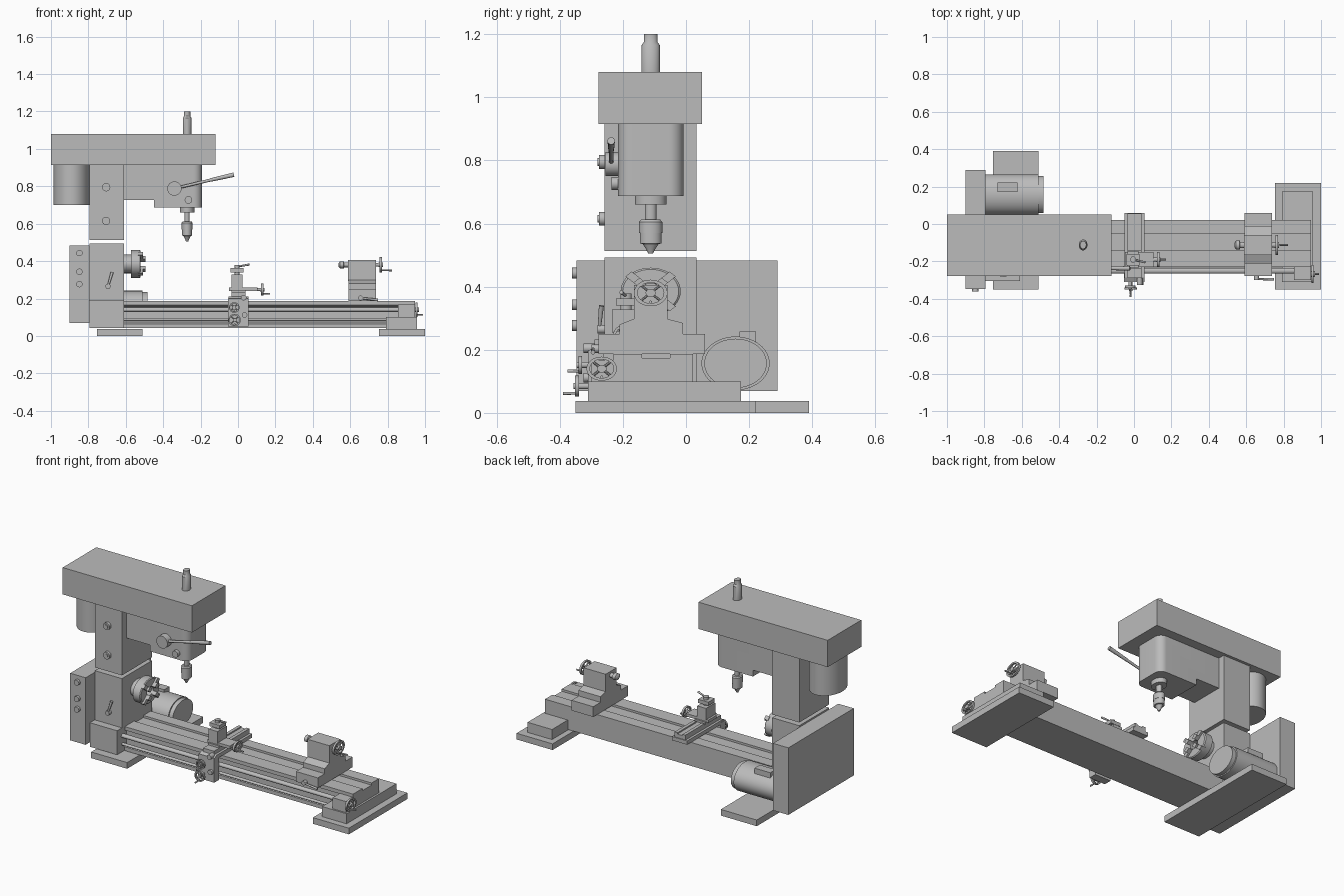
import bpy, bmesh, math
from mathutils import Vector

if "Cube" in bpy.data.objects:
    bpy.data.objects.remove(bpy.data.objects["Cube"])

KY = 1.27  # round parts are stretched along y
grey = bpy.data.materials.new("machine_grey")
grey.diffuse_color = (0.5, 0.5, 0.5, 1)
grey.use_nodes = True
grey.node_tree.nodes["Principled BSDF"].inputs["Base Color"].default_value = grey.diffuse_color


def finish(name, bm, smooth=False):
    bmesh.ops.recalc_face_normals(bm, faces=bm.faces)
    me = bpy.data.meshes.new(name)
    bm.to_mesh(me)
    bm.free()
    ob = bpy.data.objects.new(name, me)
    bpy.context.collection.objects.link(ob)
    me.materials.append(grey)
    if smooth:
        bpy.ops.object.select_all(action='DESELECT')
        ob.select_set(True)
        bpy.context.view_layer.objects.active = ob
        bpy.ops.object.shade_smooth_by_angle(angle=math.radians(35))
    return ob


def box(name, x0, x1, y0, y1, z0, z1):
    bm = bmesh.new()
    bmesh.ops.create_cube(bm, size=1)
    for v in bm.verts:
        v.co = ((x0 + x1) / 2 + v.co.x * (x1 - x0), (y0 + y1) / 2 + v.co.y * (y1 - y0),
                (z0 + z1) / 2 + v.co.z * (z1 - z0))
    return finish(name, bm)


def place(axis, c, t, u, w):
    """Map axial distance t and cross offsets u, w to the world."""
    if axis == 'x':
        return Vector((t, c[0] + u * KY, c[1] + w))
    if axis == 'y':
        return Vector((c[0] + u, t, c[1] + w))
    return Vector((c[0] + u, c[1] + w * KY, t))


def lathe(name, axis, c, prof, n=32, closed=False):
    """Turn (distance, radius) points about an axis through c."""
    bm = bmesh.new()
    rings = [[bm.verts.new(place(axis, c, t, r * math.cos(a), r * math.sin(a)))
              for a in (2 * math.pi * i / n for i in range(n))] for t, r in prof]
    pairs = list(zip(rings, rings[1:])) + ([(rings[-1], rings[0])] if closed else [])
    for a, b in pairs:
        for i in range(n):
            j = (i + 1) % n
            bm.faces.new((a[i], a[j], b[j], b[i]))
    if not closed:
        bm.faces.new(rings[0])
        bm.faces.new(rings[-1])
    return finish(name, bm, True)


def cyl(name, axis, c, r, t0, t1, n=32):
    return lathe(name, axis, c, [(t0, r), (t1, r)], n)


def rod(name, p, q, r0, r1=None, n=16):
    p, q = Vector(p), Vector(q)
    bm = bmesh.new()
    bmesh.ops.create_cone(bm, cap_ends=True, segments=n, radius1=r0, radius2=r1 or r0, depth=(q - p).length)
    rot = (q - p).to_track_quat('Z', 'Y')
    for v in bm.verts:
        v.co = rot @ v.co + (p + q) / 2
    return finish(name, bm, True)


def prism(name, axis, pts, a, b):
    """Extrude an outline: (y, z) along x, or (x, z) along y."""
    bm = bmesh.new()
    f = lambda p, t: (t, p[0], p[1]) if axis == 'x' else (p[0], t, p[1])
    face = bm.faces.new([bm.verts.new(f(p, a)) for p in pts])
    ext = bmesh.ops.extrude_face_region(bm, geom=[face])
    d = Vector(f((0, 0), b - a))
    bmesh.ops.translate(bm, verts=[g for g in ext['geom'] if isinstance(g, bmesh.types.BMVert)], vec=d)
    return finish(name, bm)


def handwheel(name, axis, c, r, t, length, sign=1):
    """Rim, hub, crossed spokes and a crank handle."""
    w = 0.006
    lathe(name + "_rim", axis, c, [(t - w, r), (t + w, r), (t + w, r * .78), (t - w, r * .78)], 32, True)
    cyl(name + "_hub", axis, c, r * .3, t - 2 * w, t + 2 * w, 20)
    for i in range(4):
        a = math.pi * (i / 2 + .25)
        rod(name + "_spoke", place(axis, c, t, 0, 0),
            place(axis, c, t, r * .85 * math.cos(a), r * .85 * math.sin(a)), .004, n=8)
    rod(name + "_handle", place(axis, c, t, 0, -r * .7), place(axis, c, t + sign * length, 0, -r * .7), .004, .005)


# Feet and end riser
box("left_foot", -.755, -.51, -.35, .39, 0, .038)
box("right_foot", .755, 1, -.35, .22, 0, .038)
box("end_riser", .79, .957, -.31, .175, .038, .1)

# Bed with shallow central slot and front recess
prism("bed", 'x', [(.022, .042), (.022, .187), (-.05, .187), (-.05, .174), (-.14, .174), (-.14, .187),
                   (-.23, .187), (-.23, .165), (-.212, .155), (-.212, .075), (-.235, .065), (-.235, .042)], -.61, .945)
cyl("lead_screw", 'x', (-.25, .14), .012, -.61, .9, 20)
cyl("feed_rod", 'x', (-.25, .088), .008, -.61, .9, 16)
box("screw_bracket", .855, .945, -.3, -.21, .1, .168)
cyl("screw_end", 'x', (-.267, .14), .012, .94, .965, 16)
handwheel("bed_wheel", 'x', (-.267, .14), .038, .955, .035)

# Headstock, column and gear cover
box("headstock_base", -.795, -.61, -.305, .033, .042, .19)
box("headstock", -.795, -.61, -.258, .033, .19, .493)
box("column", -.795, -.61, -.258, .033, .513, .915)
box("gear_cover", -.9, -.795, -.347, .29, .07, .483)
for z in (.443, .343, .277):
    cyl("cover_button", 'y', (-.848, z), .017, -.362, -.347, 24)
for z in (.795, .615):
    lathe("column_knob", 'y', (-.705, z), [(-.275, .014), (-.275, .022), (-.258, .022)], 24)
    cyl("column_knob_center", 'y', (-.705, z), .012, -.28, -.27, 16)
cyl("gear_lever_hub", 'y', (-.695, .265), .014, -.28, -.258, 20)
rod("gear_lever", (-.695, -.275, .265), (-.673, -.268, .34), .005, .008)

# Spindle chuck with four stepped jaws
C = (-.112, .385)
lathe("chuck", 'x', C, [(-.61, .05), (-.572, .05), (-.572, .075), (-.525, .075), (-.52, .07), (-.52, .025),
                        (-.56, .025)], 40)
for i in range(4):
    a = math.pi * (i / 2 + .25)
    for r0, r1, x in ((.025, .05, -.495), (.05, .078, -.508)):
        bm = bmesh.new()
        bmesh.ops.create_cube(bm, size=1)
        for v in bm.verts:
            rr = r0 if v.co.x < 0 else r1
            s = v.co.y * .022
            v.co = place('x', C, x if v.co.z > 0 else -.535, rr * math.cos(a) - s * math.sin(a),
                         rr * math.sin(a) + s * math.cos(a))
        finish("chuck_jaw", bm)

# Drive motor behind the bed
M = (.157, .157)
lathe("drive_motor", 'x', M, [(-.795, .085), (-.51, .085), (-.51, .078), (-.485, .078), (-.485, .072)], 48)
box("motor_terminal_box", -.73, -.622, .17, .222, .21, .258)

# Milling head
box("belt_cover", -1, -.12, -.277, .05, .915, 1.08)
lathe("head_motor", 'z', (-.89, -.113), [(.7, .097), (.915, .097)], 48)
head = prism("milling_head", 'y', [(-.61, .915), (-.61, .727), (-.45, .727), (-.45, .688), (-.192, .688),
                                   (-.192, .915)], -.215, -.008)
bm = bmesh.new()
bm.from_mesh(head.data)
corner = [e for e in bm.edges if all(v.co.x > -.2 for v in e.verts) and abs(e.verts[0].co.z - e.verts[1].co.z) > .1]
bmesh.ops.bevel(bm, geom=corner, offset=.045, segments=10, profile=.5, affect='EDGES')
bm.to_mesh(head.data)
bm.free()
bpy.ops.object.select_all(action='DESELECT')
head.select_set(True)
bpy.context.view_layer.objects.active = head
bpy.ops.object.shade_smooth_by_angle(angle=math.radians(35))

S = (-.272, -.112)
lathe("spindle_top", 'z', S, [(1.08, .023), (1.165, .023), (1.175, .017), (1.2, .017)])
lathe("spindle_quill", 'z', S, [(.69, .039), (.66, .039), (.66, .014), (.6, .014)])
lathe("drill_chuck", 'z', S, [(.612, .024), (.605, .029), (.57, .029), (.57, .027), (.537, .027), (.535, .02),
                              (.518, .011), (.505, .006)])
cyl("feed_hub", 'y', (-.34, .788), .038, -.255, -.215)
rod("feed_lever", (-.34, -.237, .788), (-.14, -.237, .835), .007, .008)
rod("feed_lever_grip", (-.15, -.237, .833), (-.022, -.237, .862), .009, .012)
cyl("head_knob", 'y', (-.265, .727), .02, -.236, -.2, 24)

# Saddle, apron and cross slide
prism("saddle", 'x', [(.06, .187), (.06, .21), (-.285, .21), (-.305, .2), (-.305, .187)], -.05, .055)
box("apron", -.053, .055, -.31, -.262, .05, .2)
box("cross_slide", -.035, .04, -.29, .055, .21, .232)
for x in (-.035, .02):
    box("slide_rail", x, x + .02, -.13, .055, .232, .24)
handwheel("apron_wheel", 'y', (-.02, .152), .028, -.335, .04, -1)
handwheel("traverse_wheel", 'y', (-.018, .085), .033, -.345, .045, -1)
for x, z in ((-.02, .152), (-.018, .085)):
    cyl("wheel_shaft", 'y', (x, z), .01, -.345, -.3, 16)
for x, z in ((.035, .112), (.03, .205)):
    cyl("apron_knob", 'y', (x, z), .015, -.325, -.29, 20)

# Compound slide and tool post
box("compound_base", -.035, .04, -.24, -.14, .23, .245)
box("compound_slide", -.048, .105, -.23, -.15, .24, .258)
cyl("compound_shaft", 'x', (-.19, .248), .008, .1, .135, 16)
handwheel("compound_wheel", 'x', (-.19, .248), .032, .13, .04)
box("tool_post", -.035, .025, -.235, -.145, .255, .328)
cyl("post_neck", 'z', (-.005, -.19), .014, .328, .35, 20)
box("tool_holder", -.04, .03, -.222, -.16, .34, .362)
cyl("post_cap", 'z', (-.005, -.19), .014, .36, .378, 20)
rod("post_lever", (-.005, -.19, .37), (.06, -.205, .382), .004, .006)

# Tailstock
prism("tailstock_base", 'x', [(-.278, .187), (.06, .187), (.06, .25), (-.01, .25), (-.01, .285), (-.06, .298),
                              (-.165, .298), (-.21, .28), (-.21, .25), (-.278, .25)], .59, .738)
box("tailstock_body", .588, .738, -.165, -.058, .295, .405)
lathe("tailstock_center", 'x', (-.112, .38), [(.537, .008), (.545, .019), (.565, .019), (.568, .013), (.6, .013)], 24)
cyl("tailstock_shaft", 'x', (-.112, .38), .01, .73, .775, 16)
handwheel("tailstock_wheel", 'x', (-.112, .38), .042, .763, .06)
cyl("clamp_hub", 'y', (.655, .203), .013, -.3, -.27, 20)
rod("clamp_lever", (.655, -.295, .203), (.748, -.295, .192), .005, .007)
